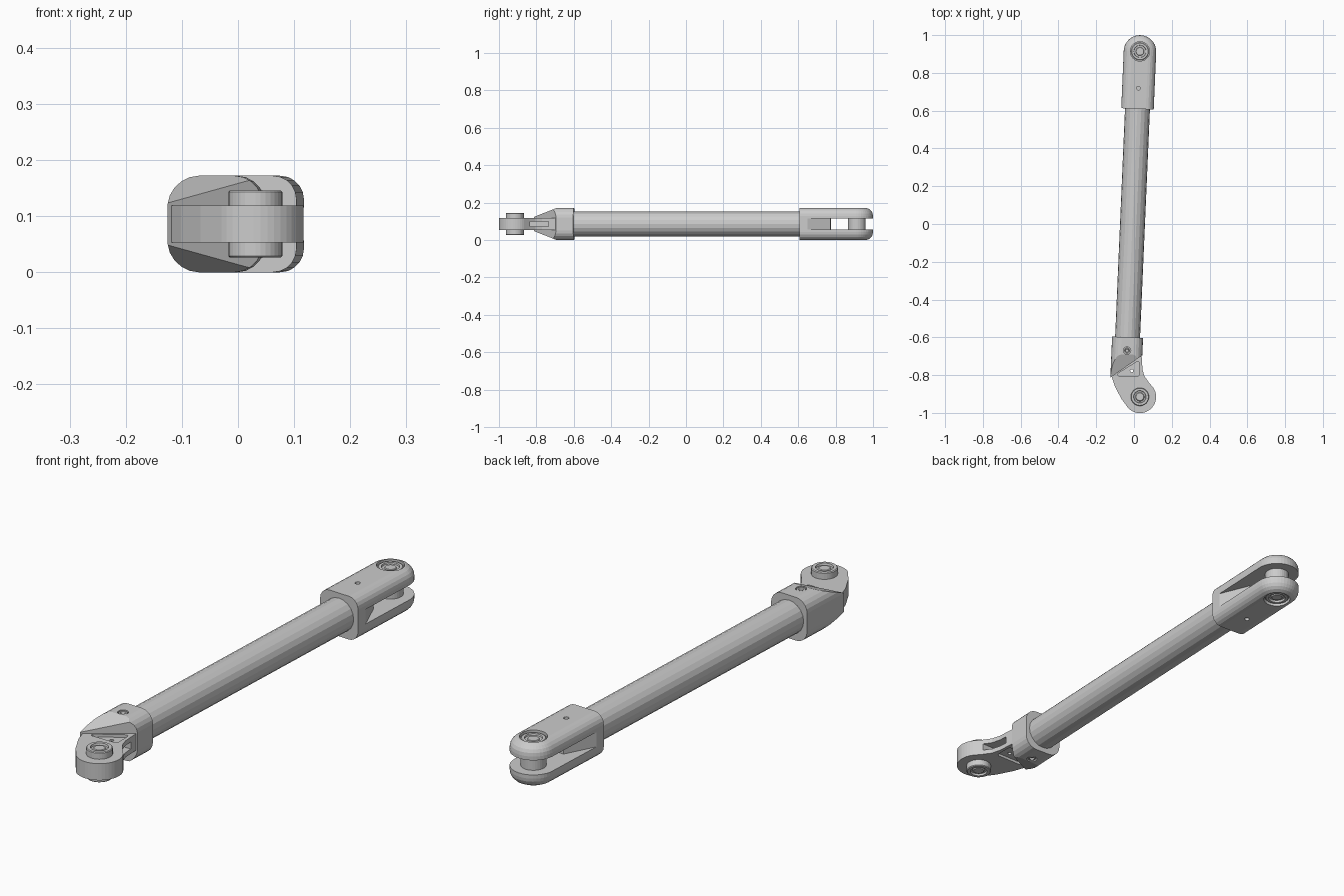
import bpy, bmesh
from math import sin, cos, pi, radians
from mathutils import Matrix, Vector

if "Cube" in bpy.data.objects:
    bpy.data.objects.remove(bpy.data.objects["Cube"])

MID = 0.086                                   # height of the centre plane
ROD = Matrix.Translation((-0.008, 0, MID)) @ Matrix.Rotation(radians(-2.48), 4, 'Z')
FLAT = Matrix.Translation((0, 0, MID))


def finish(name, bm, matrix, smooth=False):
    bm.transform(matrix)
    bmesh.ops.recalc_face_normals(bm, faces=bm.faces)
    me = bpy.data.meshes.new(name)
    bm.to_mesh(me)
    bm.free()
    ob = bpy.data.objects.new(name, me)
    bpy.context.collection.objects.link(ob)
    return ob


def prism(name, outline, z0, z1, matrix=FLAT, round_edges=None, radius=0.0):
    """Extrude an xy outline; edges accepted by round_edges get a fillet."""
    bm = bmesh.new()
    face = bm.faces.new([bm.verts.new((x, y, z0)) for x, y in outline])
    ext = bmesh.ops.extrude_face_region(bm, geom=[face])
    top = [v for v in ext['geom'] if isinstance(v, bmesh.types.BMVert)]
    bmesh.ops.translate(bm, verts=top, vec=(0, 0, z1 - z0))
    if round_edges:
        edges = [e for e in bm.edges if round_edges(e.verts[0].co, e.verts[1].co)]
        bmesh.ops.bevel(bm, geom=edges, offset=radius, offset_type='OFFSET',
                        segments=5, profile=0.5, affect='EDGES')
    return finish(name, bm, matrix)


def lathe(name, profile, matrix, sides=32):
    """Closed solid turned about z from (radius, z) points."""
    bm = bmesh.new()
    rings = [[bm.verts.new((r * cos(2 * pi * i / sides), r * sin(2 * pi * i / sides), z))
              for i in range(sides)] for r, z in profile]
    for a, b in zip(rings, rings[1:]):
        for i in range(sides):
            j = (i + 1) % sides
            bm.faces.new((a[i], a[j], b[j], b[i]))
    bm.faces.new(rings[0])
    bm.faces.new(rings[-1])
    return finish(name, bm, matrix)


def boolean(ob, tool, op='DIFFERENCE'):
    mod = ob.modifiers.new(op, 'BOOLEAN')
    mod.operation, mod.object, mod.solver = op, tool, 'EXACT'
    bpy.context.view_layer.objects.active = ob
    bpy.ops.object.modifier_apply(modifier=mod.name)
    bpy.data.objects.remove(tool, do_unlink=True)


def arc(cx, cy, r, a0, a1, n):
    return [(cx + r * cos(radians(a0 + (a1 - a0) * i / n)),
             cy + r * sin(radians(a0 + (a1 - a0) * i / n))) for i in range(n + 1)]


def pin(name, r, h, matrix):
    half = [(0.020, h - 0.003), (0.024, h - 0.008), (0.031, h - 0.008), (0.033, h),
            (r - 0.003, h), (r, h - 0.003)]
    return lathe(name, half + [(a, -z) for a, z in reversed(half)], matrix)


# Tube
tube = lathe("tube", [(0.066, -0.66), (0.066, 0.66)],
             ROD @ Matrix.Rotation(radians(-90), 4, 'X'), 20)

# Rear fork: rounded bar with a flared slot between two prongs
PY, R = 0.9145, 0.086
fork = prism("rear_fork", [(-R, 0.61), (R, 0.61)] + arc(0, PY, R, 0, 180, 20), -R, R, ROD,
             lambda a, b: abs(a.z - b.z) < 1e-5 and max(a.y, b.y) > 0.62, 0.042)
boolean(fork, prism("slot_cutter", [(-0.13, 0.56), (-0.03, 0.775), (0.03, 0.775), (0.13, 0.56),
                                    (0.2, 1.2), (-0.2, 1.2)], -0.029, 0.029, ROD))
for s in (1, -1):
    at = ROD @ Matrix.Translation((0, PY, s * R))
    boolean(fork, lathe("counterbore", [(0.051, -0.012), (0.051, 0.02)], at))
    at = ROD @ Matrix.Translation((0, 0.72, s * R))
    boolean(fork, lathe("small_hole", [(0.01, -0.012), (0.01, 0.02)], at, 12))
pin("rear_pin", 0.0465, 0.08, ROD @ Matrix.Translation((0, PY, 0)))

# Front collar: rounded bar, tapered above and below, ended on a diagonal
W = 0.082
front = prism("front_eye_end", [(-W, -0.6), (W, -0.6), (W, -0.86), (-W, -0.86)], -R, R, ROD,
              lambda a, b: abs(a.y - b.y) > 0.1, 0.05)
tilt = Matrix(((0, 0, 1, 0), (1, 0, 0, 0), (0, 1, 0, 0), (0, 0, 0, 1)))   # outline in yz
for s in (1, -1):
    wedge = [(-0.68, s * 0.0905), (-0.83, s * 0.031), (-1.0, s * 0.031), (-1.0, s * 0.2),
             (-0.68, s * 0.2)]
    boolean(front, prism("taper_cutter", wedge, -0.3, 0.3, FLAT @ tilt))
boolean(front, prism("diagonal_cutter", [(-0.32, -0.95), (0.25, -0.551), (0.25, -1.1),
                                         (-0.32, -1.1)], -0.2, 0.2))

# Eye plate joined to the collar
plate = prism("plate", [(0.038, -0.66), (-0.108, -0.66), (-0.1215, -0.8), (-0.102, -0.858),
                        (-0.067, -0.925)] + arc(0.031, -0.915, 0.086, 225, 395, 20)
              + [(0.078, -0.838), (0.055, -0.805), (0.045, -0.77)], -0.033, 0.033)
boolean(front, plate, 'UNION')

# Triangular pockets, side window and lock screw seats
tri = (arc(-0.078, -0.797, 0.008, 130, 270, 4) + arc(0.018, -0.793, 0.012, 270, 360, 4)
       + arc(0.02, -0.738, 0.01, 0, 125, 4))
for s in (1, -1):
    z = sorted((s * 0.022, s * 0.06))
    boolean(front, prism("pocket_cutter", tri, z[0], z[1]))
    at = FLAT @ Matrix.Translation((-0.037, -0.67, s * R))
    boolean(front, lathe("screw_seat", [(0.02, -0.012), (0.02, 0.02)], at, 20))
    lathe("lock_screw_" + ("top" if s > 0 else "bottom"),
          [(0.008, -s * 0.01), (0.01, -s * 0.002), (0.016, -s * 0.002), (0.016, -s * 0.03)], at, 20)
    at = FLAT @ Matrix.Translation((-0.012, -0.777, s * 0.022))
    boolean(front, lathe("pocket_hole", [(0.008, -0.01), (0.008, 0.01)], at, 12))
boolean(front, prism("window_cutter", [(-0.03, -0.835), (0.12, -0.835), (0.12, -0.735),
                                       (-0.03, -0.735)], -0.014, 0.014))

# Eye bushing
pin("eye_bushing", 0.048, 0.06, FLAT @ Matrix.Translation((0.031, -0.915, 0)))
